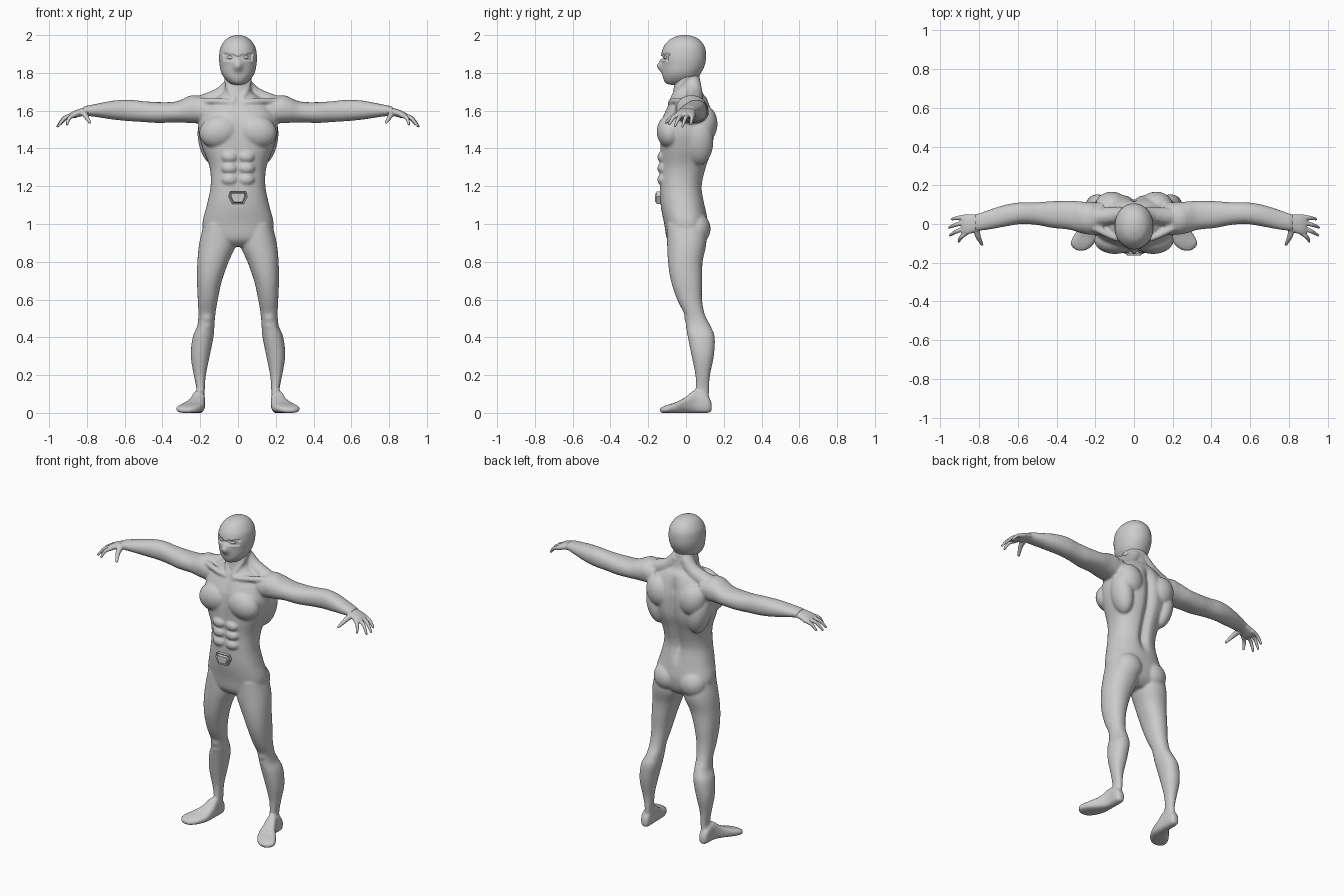
import bpy, bmesh, math
from mathutils import Vector, Matrix

if "Cube" in bpy.data.objects:
    bpy.data.objects.remove(bpy.data.objects["Cube"], do_unlink=True)

grey = bpy.data.materials.new("suit_grey")
grey.use_nodes = True
colour = (0.6, 0.6, 0.6, 1)
grey.diffuse_color = colour
grey.node_tree.nodes["Principled BSDF"].inputs["Base Color"].default_value = colour


def catmull(rows, steps):
    """Smoothly resample rows of numbers."""
    out = []
    for i in range(len(rows) - 1):
        a, b, c, d = (rows[max(0, min(len(rows) - 1, i + k))] for k in (-1, 0, 1, 2))
        for s in range(steps):
            t = s / steps
            out.append([q + 0.5 * t * (r - p + t * (2*p - 5*q + 4*r - s4 + t * (3*(q - r) + s4 - p)))
                        for p, q, r, s4 in zip(a, b, c, d)])
    return out + [list(rows[-1])]


def loft(bm, axis, rows, power=2.2, sides=40, steps=5):
    """Skin rounded slices; row = position, then low/high on the other two axes."""
    rings = []
    for pos, a0, a1, b0, b1 in catmull(rows, steps):
        ring = []
        for i in range(sides):
            t = 2 * math.pi * i / sides
            c, s = math.cos(t), math.sin(t)
            u = (a0 + a1) / 2 + (a1 - a0) / 2 * math.copysign(abs(c) ** (2 / power), c)
            v = (b0 + b1) / 2 + (b1 - b0) / 2 * math.copysign(abs(s) ** (2 / power), s)
            co = [u, v]
            co.insert(axis, pos)
            ring.append(bm.verts.new(co))
        rings.append(ring)
    skin(bm, rings)


def skin(bm, rings):
    faces = [bm.faces.new((p[i - 1], p[i], q[i], q[i - 1]))
             for p, q in zip(rings, rings[1:]) for i in range(len(p))]
    faces += [bm.faces.new(rings[0]), bm.faces.new(rings[-1])]
    bmesh.ops.recalc_face_normals(bm, faces=faces)


def ball(bm, centre, radii, tilt=0):
    m = Matrix.Translation(centre) @ Matrix.Rotation(tilt, 4, 'Y') @ Matrix.Diagonal((*radii, 1))
    bmesh.ops.create_uvsphere(bm, u_segments=28, v_segments=18, radius=1, matrix=m)


def tube(bm, path):
    """Round limb through points (x, y, z, radius), with rounded ends."""
    pts = catmull(path, 4)
    rings = []
    for i, p in enumerate(pts):
        way = Vector(pts[min(i + 1, len(pts) - 1)][:3]) - Vector(pts[max(i - 1, 0)][:3])
        rot = way.to_track_quat('Z', 'Y')
        rings.append([bm.verts.new(Vector(p[:3]) + rot @ Vector(
            (p[3] * math.cos(k * math.pi / 6), p[3] * math.sin(k * math.pi / 6), 0)))
            for k in range(12)])
    skin(bm, rings)
    for p in (path[0], path[-1]):
        ball(bm, p[:3], [p[3]] * 3)


def finish(bm, name, voxel=0, rounds=0, mirror=False):
    me = bpy.data.meshes.new(name)
    bm.to_mesh(me)
    bm.free()
    ob = bpy.data.objects.new(name, me)
    bpy.context.collection.objects.link(ob)
    me.materials.append(grey)
    me.polygons.foreach_set("use_smooth", [True] * len(me.polygons))
    if mirror:
        ob.modifiers.new("mirror", 'MIRROR').use_mirror_merge = False
    if voxel:
        mod = ob.modifiers.new("fuse", 'REMESH')
        mod.mode, mod.voxel_size, mod.use_smooth_shade = 'VOXEL', voxel, True
        mod = ob.modifiers.new("soften", 'SMOOTH')
        mod.factor, mod.iterations = 0.5, rounds
    return ob


# Torso with spine and chest grooves
body = bmesh.new()
torso = [(1.79, .068, -.06, .07), (1.72, .07, -.065, .08), (1.69, .085, -.07, .09),
         (1.665, .125, -.075, .11), (1.62, .18, -.1, .13), (1.55, .205, -.13, .148),
         (1.48, .208, -.138, .15), (1.4, .187, -.138, .142), (1.3, .15, -.135, .11),
         (1.2, .145, -.14, .088), (1.1, .165, -.135, .1), (1, .188, -.115, .115),
         (.92, .16, -.1, .1), (.88, .06, -.06, .06)]
loft(body, 2, [(z, -w, w, a, b) for z, w, a, b in torso], 2.3, 64)
for v in body.verts:
    x, y, z = v.co
    if 1.08 < z < 1.66:
        fade = min(1, (z - 1.08) / .1, (1.66 - z) / .08)
        v.co.y += fade * math.exp(-(x / .025) ** 2) * (-.028 if y > 0 else .008)

# Muscles laid over the torso
ball(body, (.098, -.085, 1.49), (.108, .07, .088), .25)
ball(body, (.115, .095, 1.53), (.085, .072, .1), .3)
ball(body, (.15, .07, 1.44), (.06, .075, .13), .2)
ball(body, (.23, .03, 1.61), (.085, .085, .072))
ball(body, (.088, .055, .975), (.088, .075, .085))
for z in (1.235, 1.295, 1.355):
    ball(body, (.044, -.115, z), (.046, .037, .034))
tube(body, [(.035, .04, 1.74, .04), (.09, .045, 1.68, .045), (.2, .035, 1.63, .05)])
tube(body, [(.055, 0, 1.78, .02), (.045, -.035, 1.72, .02), (.02, -.07, 1.655, .018)])
tube(body, [(.03, -.08, 1.64, .017), (.1, -.07, 1.65, .017), (.2, -.02, 1.65, .02)])

# Leg
loft(body, 2, [(1, .03, .18, -.1, .1), (.9, .01, .205, -.1, .108), (.8, .05, .215, -.095, .088),
               (.7, .085, .217, -.08, .085), (.6, .107, .213, -.047, .085), (.52, .12, .21, -.008, .1),
               (.46, .125, .216, 0, .13), (.4, .13, .24, .01, .152), (.3, .15, .25, .03, .147),
               (.2, .17, .234, .05, .127), (.12, .176, .22, .05, .122), (.04, .178, .23, .03, .12)])
ball(body, (.165, .028, .51), (.036, .038, .05))
tube(body, [(.165, .02, .46, .022), (.185, .035, .38, .016), (.195, .05, .3, .014)])

# Foot, turned outward
loft(body, 1, [(.136, .19, .22, .01, .05), (.115, .178, .235, 0, .09), (.05, .175, .24, 0, .12),
               (0, .175, .265, 0, .085), (-.05, .18, .305, 0, .058), (-.1, .205, .328, 0, .042),
               (-.128, .235, .31, 0, .03), (-.138, .26, .29, .005, .022)], 2.8)

# Arm
loft(body, 0, [(.16, -.06, .11, 1.53, 1.67), (.26, -.05, .115, 1.535, 1.672), (.33, -.03, .12, 1.538, 1.648),
               (.42, -.02, .118, 1.535, 1.645), (.5, -.005, .112, 1.54, 1.65), (.58, 0, .112, 1.545, 1.658),
               (.66, -.012, .1, 1.553, 1.653), (.74, -.027, .076, 1.565, 1.638), (.8, -.035, .055, 1.573, 1.626),
               (.82, -.035, .05, 1.575, 1.62)])
finish(body, "body", .007, 5, True)

# Hands: palm, four fingers and thumb
hand = bmesh.new()
loft(hand, 0, [(.785, -.03, .05, 1.578, 1.622), (.83, -.045, .05, 1.57, 1.612),
               (.87, -.056, .048, 1.56, 1.598), (.892, -.05, .04, 1.562, 1.585)])
for y, tip_x, tip_y, tip_z in ((-.045, .905, -.09, 1.528), (-.017, .95, -.058, 1.52),
                               (.012, .955, -.018, 1.518), (.038, .94, .025, 1.528)):
    tube(hand, [(.865, y, 1.577, .013), (.5 * (.88 + tip_x), .5 * (y + tip_y), 1.562, .011),
                (tip_x, tip_y, tip_z, .007)])
tube(hand, [(.815, -.025, 1.588, .018), (.805, -.065, 1.57, .014), (.785, -.105, 1.538, .008)])
finish(hand, "hands", .004, 3, True)

# Masked head: nose ridge and sunken eye opening
head = bmesh.new()
skull = [(2, .008, -.02, 0), (1.994, .035, -.05, .035), (1.975, .066, -.088, .072), (1.935, .092, -.12, .1),
         (1.885, .1, -.132, .106), (1.84, .097, -.128, .099), (1.8, .088, -.125, .08),
         (1.77, .07, -.12, .06), (1.745, .043, -.105, .035), (1.735, .015, -.07, 0)]
loft(head, 2, [(z, -w, w, a, b) for z, w, a, b in skull], 2.1, 96, 10)
for v in head.verts:
    x, y, z = v.co
    if y < -.03:
        v.co.y -= .026 * math.exp(-(x / .022) ** 2 - ((z - 1.835) / .027) ** 2)
        top = 1.9 - .012 * math.exp(-(x / .02) ** 2)
        low = 1.862 + .012 * math.exp(-(x / .02) ** 2)
        if abs(x) < .076 and low < z < top:
            v.co.y += .011
finish(head, "masked_head")

# Eyes
eyes = bmesh.new()
ball(eyes, (.036, -.1, 1.881), (.021, .018, .012), -.15)
finish(eyes, "eyes", mirror=True)

# Belt buckle: tapered plate with a raised centre
buckle = bmesh.new()
outline = [(-.03, 1.105), (.03, 1.105), (.05, 1.145), (.042, 1.172), (-.042, 1.172), (-.05, 1.145)]
plate = buckle.faces.new([buckle.verts.new((x, -.125, z)) for x, z in outline])
solid = bmesh.ops.extrude_face_region(buckle, geom=[plate])["geom"]
bmesh.ops.translate(buckle, vec=(0, -.03, 0), verts=[g for g in solid if isinstance(g, bmesh.types.BMVert)])
bmesh.ops.recalc_face_normals(buckle, faces=buckle.faces)
front = [f for f in buckle.faces if f.calc_center_median().y < -.15]
bmesh.ops.inset_region(buckle, faces=front, thickness=.008, depth=-.005)
bmesh.ops.inset_region(buckle, faces=front, thickness=.006, depth=.013)
ob = finish(buckle, "belt_buckle")
bpy.context.view_layer.objects.active = ob
ob.select_set(True)
bpy.ops.object.shade_smooth_by_angle(angle=math.radians(30))
